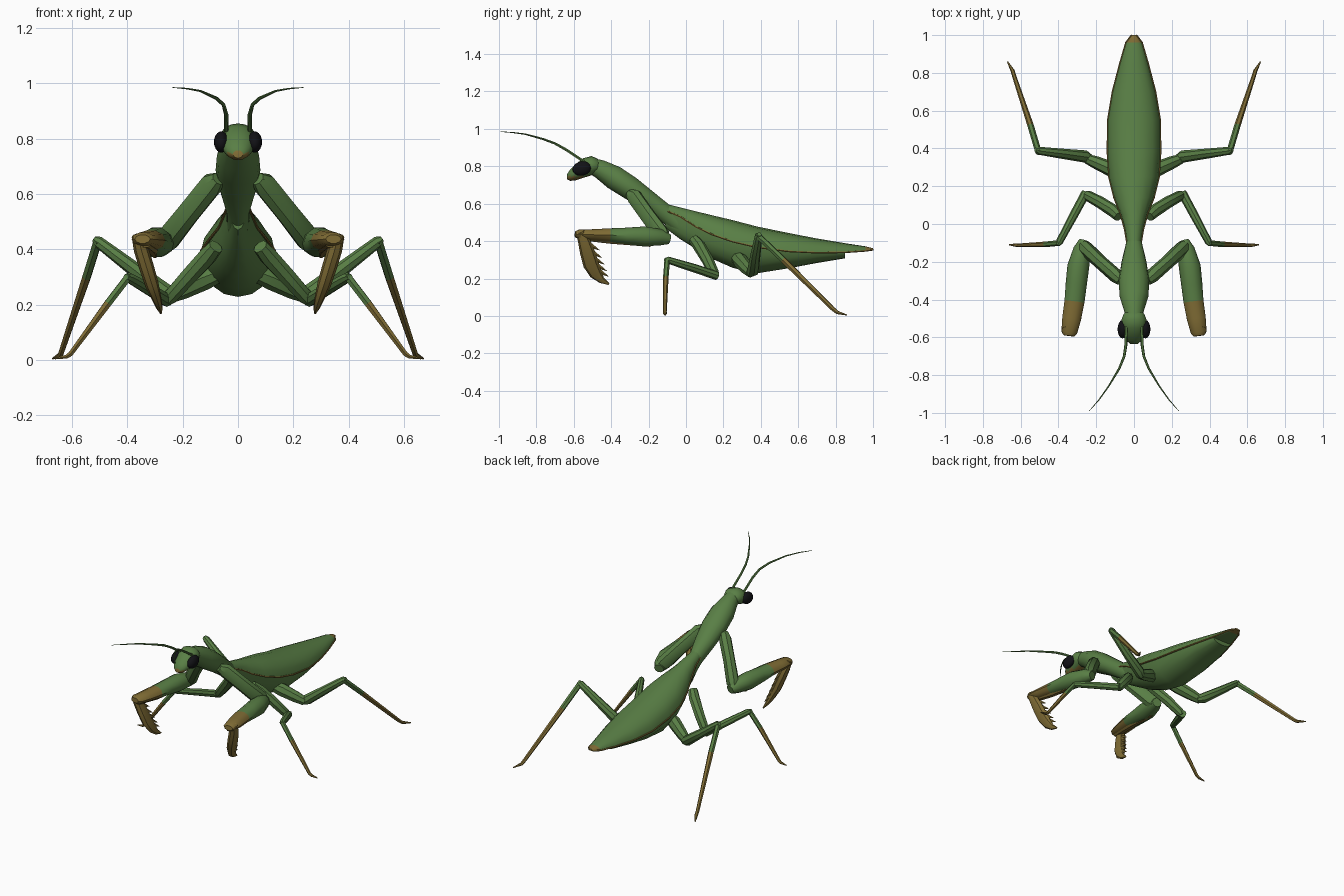
import bpy, bmesh, math
from mathutils import Vector


def make_mat(name, col):
    m = bpy.data.materials.new(name)
    m.diffuse_color = (*col, 1)
    return m


GREEN = make_mat("leaf green", (0.100, 0.212, 0.060))
TAN = make_mat("olive tan", (0.215, 0.150, 0.035))
BLACK = make_mat("eye black", (0.006, 0.006, 0.008))


def finish(name, bm, mats, rule=None, mirror=False, angle=40):
    """Turn a bmesh into a smooth object, colouring faces by a rule on their centre."""
    bmesh.ops.recalc_face_normals(bm, faces=bm.faces)
    for f in bm.faces:
        f.material_index = int(bool(rule and rule(f.calc_center_median())))
    me = bpy.data.meshes.new(name)
    bm.to_mesh(me)
    bm.free()
    for m in mats:
        me.materials.append(m)
    ob = bpy.data.objects.new(name, me)
    bpy.context.collection.objects.link(ob)
    bpy.ops.object.select_all(action='DESELECT')
    ob.select_set(True)
    bpy.context.view_layer.objects.active = ob
    bpy.ops.object.shade_smooth_by_angle(angle=math.radians(angle))
    if mirror:
        ob.modifiers.new("mirror", 'MIRROR').use_mirror_merge = False
    return ob


def skin(bm, rings):
    """Bridge rings of points and cap both ends."""
    vs = [[bm.verts.new(p) for p in r] for r in rings]
    n = len(vs[0])
    for a, b in zip(vs, vs[1:]):
        for i in range(n):
            bm.faces.new((a[i], a[(i + 1) % n], b[(i + 1) % n], b[i]))
    bm.faces.new(vs[0])
    bm.faces.new(vs[-1])


def tube(bm, pts, sides=8, ref=(0, 0, 1)):
    """Sweep an ellipse along points given as (x, y, z, half width, half height)."""
    ref = Vector(ref)
    ps = [Vector(p[:3]) for p in pts]
    rings = []
    for i, p in enumerate(pts):
        t1 = (ps[i] - ps[max(i - 1, 0)]).normalized()
        t2 = (ps[min(i + 1, len(ps) - 1)] - ps[i]).normalized()
        t = (t1 + t2).normalized()
        s = t.cross(ref).normalized()
        n = s.cross(t)
        rings.append([ps[i] + s * p[3] * math.cos(a) + n * p[4] * math.sin(a)
                      for a in (2 * math.pi * k / sides for k in range(sides))])
    skin(bm, rings)


def limb(name, pts, mats=(GREEN,), rule=None, sides=8, mirror=True, ref=(0, 0, 1)):
    bm = bmesh.new()
    tube(bm, pts, sides, ref)
    return finish(name, bm, mats, rule, mirror)


def section(y, w, zmid, up, down, n=16):
    """Upright cross-section with separate upper and lower heights."""
    out = []
    for k in range(n):
        a = 2 * math.pi * k / n
        s = math.sin(a)
        out.append((w * math.cos(a), y, zmid + s * (up if s > 0 else down)))
    return out


# Wings and abdomen: y, half width, top, wing edge, belly
BODY = [(-0.11, .035, .60, .565, .47), (-0.03, .048, .58, .53, .41),
        (0.05, .070, .56, .478, .36), (0.14, .105, .538, .435, .305),
        (0.25, .132, .512, .397, .257), (0.38, .140, .478, .367, .228),
        (0.55, .138, .443, .345, .255), (0.70, .113, .414, .338, .283),
        (0.85, .074, .389, .340, .308), (0.96, .042, .372, .348, .34),
        (1.00, .012, .362, .354, .35)]
bm = bmesh.new()
skin(bm, [section(y, w, e, t - e, .004) for y, w, t, e, b in BODY])
finish("folded_wings", bm, [GREEN, TAN], lambda c: c.y > 0.97)
bm = bmesh.new()
skin(bm, [section(y, w * .94, e, .01, e - b) for y, w, t, e, b in BODY[:9]])
finish("abdomen", bm, [GREEN])
limb("wing_edge", [(w, y, e, .005, .005) for y, w, t, e, b in BODY], (TAN,), sides=6)

# Thorax
limb("thorax", [(0, -.52, .81, .045, .04), (0, -.46, .785, .052, .052),
                (0, -.385, .74, .076, .066), (0, -.30, .685, .081, .064),
                (0, -.20, .615, .066, .055), (0, -.10, .54, .042, .05),
                (0, -.02, .48, .04, .05)], sides=14, mirror=False)

# Head with tan mouth
HEAD = [(-.462, .040, .775, .825), (-.475, .054, .762, .842), (-.505, .066, .752, .855),
        (-.55, .064, .738, .843), (-.59, .055, .725, .812), (-.618, .040, .722, .785),
        (-.636, .018, .730, .758)]
bm = bmesh.new()
skin(bm, [section(y, w, (a + b) / 2, (b - a) / 2, (b - a) / 2) for y, w, a, b in HEAD])
finish("head", bm, [GREEN, TAN], lambda c: c.z < .748 and c.y < -.5)

# Eyes
bm = bmesh.new()
bmesh.ops.create_uvsphere(bm, u_segments=16, v_segments=10, radius=1)
tilt = math.radians(-12)
for v in bm.verts:
    x, y, z = v.co.x * .027, v.co.y * .050, v.co.z * .038
    v.co = (.060 + x, -.557 + y * math.cos(tilt) + z * math.sin(tilt),
            .788 - y * math.sin(tilt) + z * math.cos(tilt))
finish("eye", bm, [BLACK], mirror=True)

# Antennae
limb("antenna", [(.042, -.545, .825, .008, .008), (.043, -.64, .888, .008, .008),
                 (.052, -.70, .922, .007, .007), (.078, -.765, .946, .006, .006),
                 (.135, -.86, .972, .004, .004), (.185, -.93, .981, .003, .003),
                 (.237, -.99, .985, .0012, .0012)], sides=6)

# Raptorial forelegs
limb("foreleg_coxa", [(.07, -.30, .655, .028, .025), (.095, -.275, .635, .038, .045),
                      (.18, -.20, .53, .037, .045), (.255, -.13, .435, .040, .048),
                      (.275, -.11, .405, .025, .03)])
limb("foreleg_femur", [(.262, -.09, .41, .03, .028), (.275, -.135, .42, .046, .045),
                       (.295, -.225, .425, .058, .056), (.306, -.32, .428, .056, .046),
                       (.315, -.41, .432, .053, .038), (.33, -.50, .434, .050, .031),
                       (.343, -.575, .436, .042, .026), (.345, -.592, .437, .028, .016)],
     (GREEN, TAN), lambda c: c.y < -.41, sides=10)
limb("femur_ridge", [(.300, -.19, .378, .010, .010), (.312, -.41, .397, .022, .012),
                     (.335, -.575, .415, .018, .010)], (TAN,), sides=6)

# Hooked foreleg claw with teeth
bm = bmesh.new()
tube(bm, [(.363, -.565, .450, .022, .022), (.350, -.545, .400, .027, .033),
          (.332, -.527, .340, .027, .040), (.312, -.508, .275, .025, .042),
          (.295, -.482, .225, .018, .034), (.284, -.450, .190, .012, .018),
          (.279, -.412, .170, .004, .005)], 8, (0, 1, 0))
for x, y, z in [(.334, -.50, .365), (.322, -.487, .325), (.312, -.475, .29),
                (.302, -.462, .255), (.293, -.452, .225)]:
    tube(bm, [(x, y - .01, z + .012, .009, .014), (x - .006, y + .038, z - .014, .001, .001)], 5)
finish("foreleg_claw", bm, [TAN], mirror=True)

# Middle legs
limb("middle_coxa", [(.08, .04, .41, .028, .028), (.11, .07, .375, .034, .034),
                     (.18, .115, .30, .032, .032), (.245, .15, .228, .028, .028),
                     (.255, .155, .21, .018, .018)])
limb("middle_femur", [(.255, .165, .215, .024, .024), (.32, .045, .255, .023, .023),
                      (.395, -.095, .298, .019, .019), (.405, -.112, .30, .011, .011)])
limb("middle_tibia", [(.393, -.10, .305, .015, .015), (.47, -.108, .205, .015, .015),
                      (.605, -.113, .022, .010, .010), (.62, -.112, .012, .010, .008),
                      (.662, -.11, .005, .003, .003)],
     (GREEN, TAN), lambda c: c.x > .47, sides=6)

# Hind legs
limb("hind_coxa", [(.07, .27, .315, .032, .035), (.12, .29, .295, .040, .042),
                   (.20, .325, .255, .034, .036), (.25, .345, .232, .026, .028)])
limb("hind_femur", [(.225, .340, .225, .022, .022), (.26, .358, .242, .033, .033),
                    (.38, .372, .332, .027, .027), (.505, .388, .427, .021, .021),
                    (.52, .392, .437, .012, .012)])
limb("hind_tibia", [(.505, .378, .435, .017, .018), (.547, .52, .300, .017, .017),
                    (.635, .785, .038, .011, .012), (.642, .81, .018, .011, .010),
                    (.670, .86, .005, .003, .003)],
     (GREEN, TAN), lambda c: c.y > .52, sides=6)
